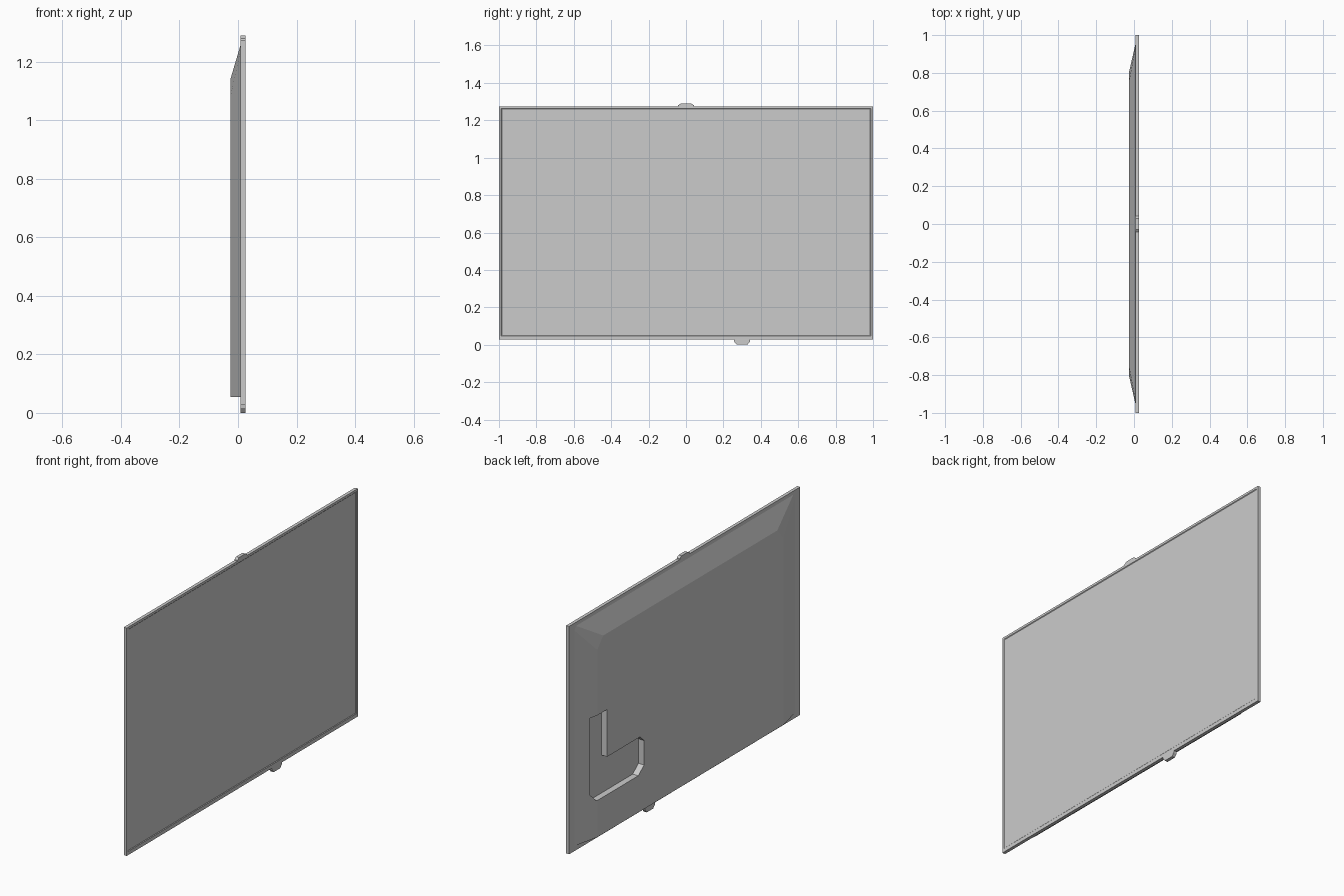
import bpy, bmesh

if "Cube" in bpy.data.objects:
    bpy.data.objects.remove(bpy.data.objects["Cube"], do_unlink=True)

grey = bpy.data.materials.new("light grey")
grey.use_nodes = True
COLOUR = (0.6, 0.6, 0.6, 1)
grey.diffuse_color = COLOUR
grey.node_tree.nodes["Principled BSDF"].inputs["Base Color"].default_value = COLOUR


def loft(name, ring_a, xa, ring_b, xb, edit=None):
    """Solid between two (y, z) outlines with equal point counts."""
    bm = bmesh.new()
    a = [bm.verts.new((xa, y, z)) for y, z in ring_a]
    b = [bm.verts.new((xb, y, z)) for y, z in ring_b]
    bm.faces.new(a)
    end = bm.faces.new(b)
    n = len(a)
    for i in range(n):
        j = (i + 1) % n
        bm.faces.new((a[i], a[j], b[j], b[i]))
    bmesh.ops.recalc_face_normals(bm, faces=bm.faces[:])
    if edit:
        edit(bm, end)
    mesh = bpy.data.meshes.new(name)
    bm.to_mesh(mesh)
    bm.free()
    mesh.materials.append(grey)
    obj = bpy.data.objects.new(name, mesh)
    bpy.context.collection.objects.link(obj)
    return obj


def rect(y, z0, z1):
    return [(-y, z0), (y, z0), (y, z1), (-y, z1)]


def mirrored(half):
    """Complete a right-hand outline with its mirror image in y."""
    return half + [(-y, z) for y, z in reversed(half)]


BACK, SEAM, FRONT = -0.026, 0.008, 0.026


# Display panel with a slim raised bezel around the screen
def recess_screen(bm, face):
    bmesh.ops.inset_region(bm, faces=[face], thickness=0.017)
    for v in face.verts:
        if v.co.z < 0.5:
            v.co.z += 0.008
    bmesh.ops.inset_region(bm, faces=[face], thickness=0.005, depth=-0.003)


outline = rect(1.0, 0.027, 1.275)
loft("display_panel", outline, SEAM, outline, FRONT, recess_screen)

# Rear housing: sloping sides and top, clipped upper corners, square underside
housing = loft("rear_housing",
               mirrored([(0.955, 0.055), (0.955, 1.235), (0.94, 1.255)]), SEAM,
               mirrored([(0.805, 0.055), (0.805, 1.08), (0.753, 1.14)]), BACK)

# Connector pocket cut through the housing to the panel
pocket = [(0.857, 0.722), (0.719, 0.722), (0.719, 0.463), (0.434, 0.463),
          (0.40, 0.43), (0.40, 0.296), (0.45, 0.256), (0.81, 0.256), (0.857, 0.305)]
cutter = loft("pocket_cutter", pocket, BACK - 0.05, pocket, SEAM + 0.05)
cutter.hide_render = True
cut = housing.modifiers.new("pocket", 'BOOLEAN')
cut.operation = 'DIFFERENCE'
cut.solver = 'EXACT'
cut.object = cutter
bpy.context.view_layer.objects.active = housing
bpy.ops.object.modifier_apply(modifier=cut.name)
bpy.data.objects.remove(cutter, do_unlink=True)

# Small tapered tabs on the top and bottom edges
for name, y, root, tip in (("top_tab", 0.0, 1.27, 1.29), ("bottom_tab", 0.3, 0.032, 0.0)):
    mid = root + (tip - root) * 0.5
    tab = [(y - 0.044, root), (y + 0.044, root), (y + 0.042, mid),
           (y + 0.028, tip), (y - 0.028, tip), (y - 0.042, mid)]
    loft(name, tab, SEAM, tab, FRONT)
